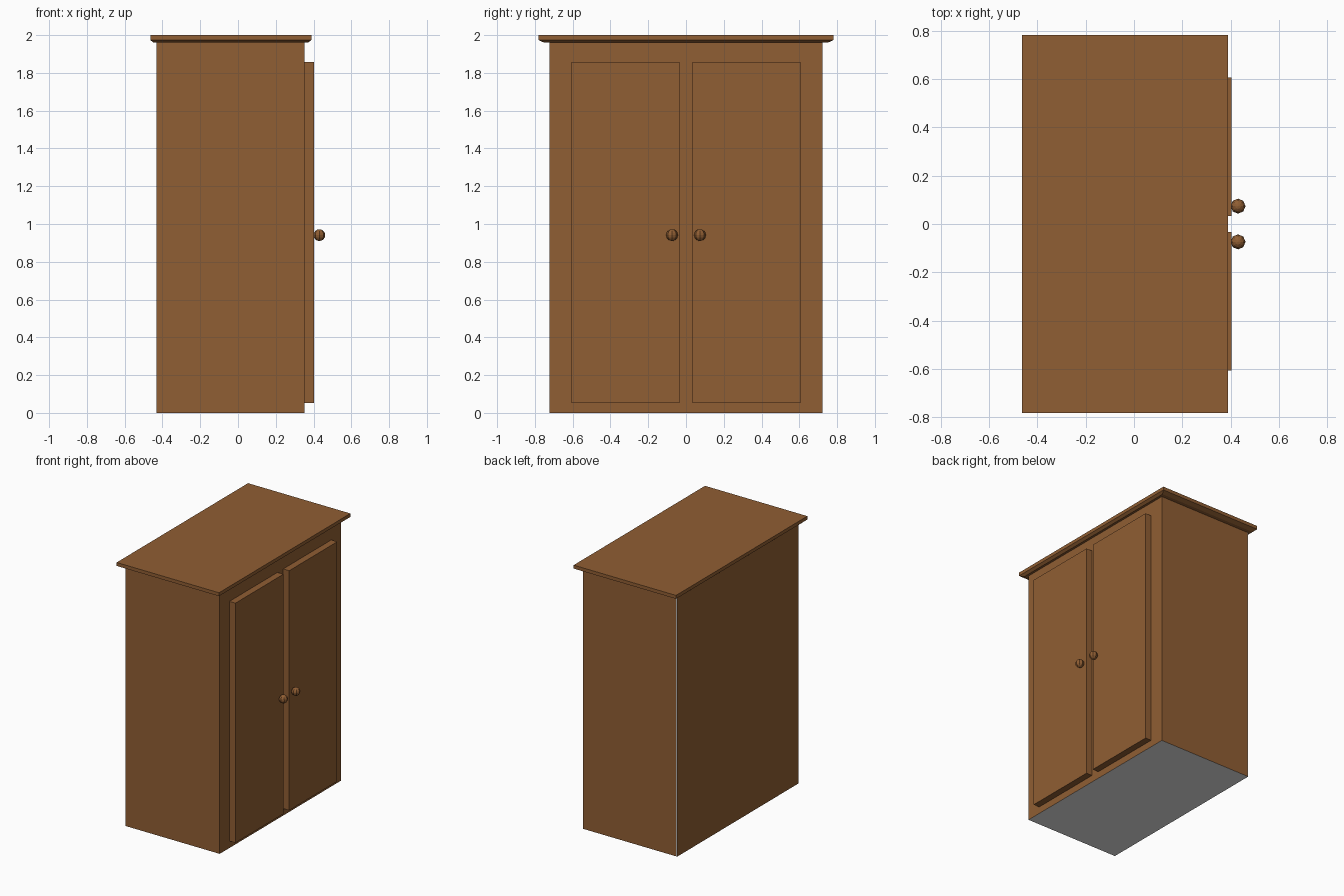
import bpy, bmesh
from mathutils import Matrix

if "Cube" in bpy.data.objects:
    bpy.data.objects.remove(bpy.data.objects["Cube"])


def material(name, rgb):
    m = bpy.data.materials.new(name)
    m.diffuse_color = (*rgb, 1)
    m.use_nodes = True
    m.node_tree.nodes["Principled BSDF"].inputs["Base Color"].default_value = m.diffuse_color
    return m


WOOD = material("brown_wood", (0.28, 0.112, 0.033))
GREY = material("pale_grey", (0.8, 0.8, 0.8))


def finish(name, bm):
    bmesh.ops.recalc_face_normals(bm, faces=bm.faces)
    mesh = bpy.data.meshes.new(name)
    bm.to_mesh(mesh)
    bm.free()
    mesh.materials.append(WOOD)
    mesh.materials.append(GREY)
    obj = bpy.data.objects.new(name, mesh)
    bpy.context.collection.objects.link(obj)
    return obj


def loft(name, levels, grey=None):
    """Stack of rectangles (x0, x1, y0, y1, z); grey(normal) picks grey faces."""
    bm = bmesh.new()
    rings = [[bm.verts.new(p) for p in ((a, c, z), (b, c, z), (b, d, z), (a, d, z))]
             for a, b, c, d, z in levels]
    bm.faces.new(rings[0])
    bm.faces.new(rings[-1])
    for lo, hi in zip(rings, rings[1:]):
        for i in range(4):
            j = (i + 1) % 4
            bm.faces.new((lo[i], lo[j], hi[j], hi[i]))
    bmesh.ops.recalc_face_normals(bm, faces=bm.faces)
    for f in bm.faces:
        f.normal_update()
        if grey and grey(f.normal):
            f.material_index = 1
    return finish(name, bm)


def box(name, x0, x1, y0, y1, z0, z1, grey=None):
    return loft(name, [(x0, x1, y0, y1, z0), (x0, x1, y0, y1, z1)], grey)


# Carcass with unpainted underside, and back panel with a bare edge
box("cabinet_body", -0.424, 0.353, -0.722, 0.722, 0, 1.963, lambda n: n.z < -0.5)
box("back_panel", -0.432, -0.424, -0.722, 0.722, 0, 1.963,
    lambda n: n.z < -0.5 or n.y > 0.5)

# Overhanging top with a sloped underside
loft("top_board", [(-0.447, 0.37, -0.75, 0.75, 1.96),
                   (-0.464, 0.389, -0.782, 0.782, 1.974),
                   (-0.464, 0.389, -0.782, 0.782, 2.0)])

# Pair of doors with round faceted knobs
for side, s in (("left", -1), ("right", 1)):
    y0, y1 = sorted((s * 0.034, s * 0.606))
    box(side + "_door", 0.353, 0.403, y0, y1, 0.052, 1.858)
    bm = bmesh.new()
    bmesh.ops.create_uvsphere(bm, u_segments=8, v_segments=8, radius=0.031,
                              matrix=Matrix.Translation((0.431, s * 0.074, 0.941)))
    finish(side + "_knob", bm)
